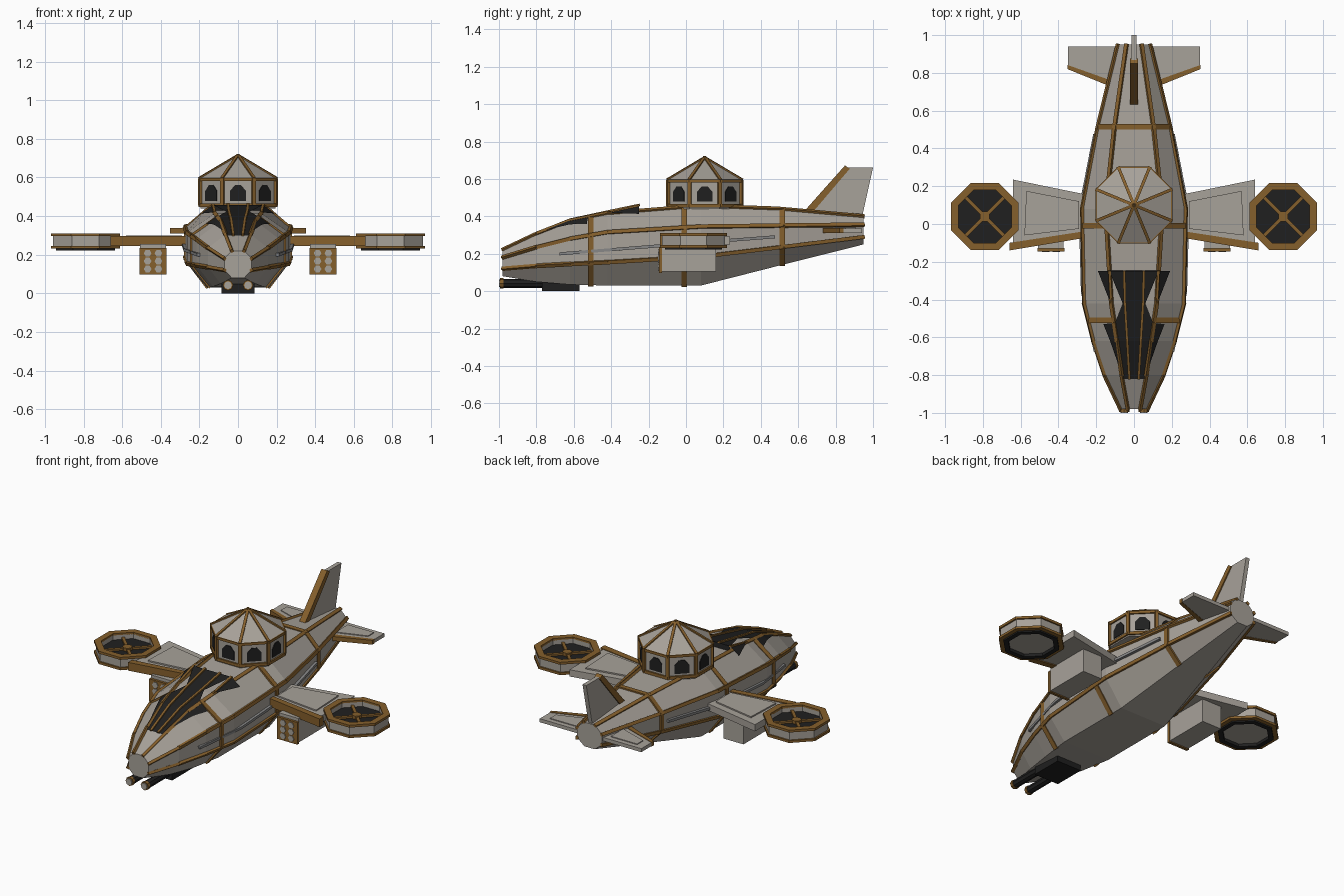
import bpy, bmesh
from math import cos, sin, pi, radians
from mathutils import Vector, Matrix

cube = bpy.data.objects.get("Cube")
if cube:
    bpy.data.objects.remove(cube, do_unlink=True)


def material(name, r, g, b):
    m = bpy.data.materials.new(name)
    m.use_nodes = True
    m.diffuse_color = (r, g, b, 1)
    m.node_tree.nodes["Principled BSDF"].inputs["Base Color"].default_value = (r, g, b, 1)
    return m


GREY = material("hull grey", .39, .36, .32)
BROWN = material("bronze trim", .235, .115, .025)
BLACK = material("dark glass", .014, .014, .014)
STEEL = material("rail steel", .24, .24, .24)


def finish(name, bm, mat):
    bmesh.ops.remove_doubles(bm, verts=bm.verts, dist=1e-5)
    bmesh.ops.recalc_face_normals(bm, faces=bm.faces)
    me = bpy.data.meshes.new(name)
    bm.to_mesh(me)
    bm.free()
    me.materials.append(mat)
    ob = bpy.data.objects.new(name, me)
    bpy.context.collection.objects.link(ob)
    return ob


def loft(name, rings, mat, closed=False, caps=True):
    """Skin a list of equally long point loops."""
    bm = bmesh.new()
    loops = [[bm.verts.new(p) for p in r] for r in rings]
    n = len(loops[0])
    pairs = list(zip(loops, loops[1:])) + ([(loops[-1], loops[0])] if closed else [])
    for a, b in pairs:
        for i in range(n):
            j = (i + 1) % n
            bm.faces.new((a[i], a[j], b[j], b[i]))
    if caps and not closed:
        bm.faces.new(loops[0])
        bm.faces.new(loops[-1])
    return finish(name, bm, mat)


def prism(name, outline, axis, lo, hi, mat):
    """Extrude a 2D outline along x, y or z."""
    place = {"x": lambda p, d: (d, p[0], p[1]),
             "y": lambda p, d: (p[0], d, p[1]),
             "z": lambda p, d: (p[0], p[1], d)}[axis]
    return loft(name, [[place(p, d) for p in outline] for d in (lo, hi)], mat)


def rect(x, z, w, h):
    return [(x - w, z - h), (x + w, z - h), (x + w, z + h), (x - w, z + h)]


def corner(k, r, z, c):
    a = (k + .5) * pi / 4
    return Vector((c[0] + r * cos(a), c[1] + r * sin(a), z))


def lathe(name, c, profile, mat, closed=False):
    """Eight-sided turned part about a vertical axis."""
    rings = [[corner(k, max(r, 1e-3), z, c) for k in range(8)] for r, z in profile]
    return loft(name, rings, mat, closed)


def bars(name, segs, w, t, mat):
    """Rectangular bars, each from a to b with an outward direction."""
    bm = bmesh.new()
    for a, b, up in segs:
        a, b = Vector(a), Vector(b)
        y = (b - a).normalized()
        x = y.cross(Vector(up)).normalized()
        rot = Matrix((x, y, x.cross(y))).transposed().to_4x4()
        size = Matrix.Diagonal((w, (b - a).length + t * .5, t, 1))
        bmesh.ops.create_cube(bm, size=1, matrix=Matrix.Translation((a + b) / 2) @ rot @ size)
    return finish(name, bm, mat)


# Fuselage: y, top half width, top z, side half width, upper z, lower z, keel half width, keel z
STATIONS = [
    (-.98, .032, .22, .07, .18, .12, .032, .08),
    (-.80, .065, .305, .155, .235, .135, .09, .05),
    (-.62, .09, .375, .215, .28, .145, .13, .035),
    (-.42, .12, .415, .265, .315, .155, .16, .03),
    (.08, .15, .455, .275, .345, .185, .16, .03),
    (.5, .105, .44, .195, .35, .235, .1, .137),
    (.95, .04, .4, .085, .355, .29, .035, .25)]


def section(y):
    for s, t in zip(STATIONS, STATIONS[1:]):
        if y <= t[0]:
            break
    f = (y - s[0]) / (t[0] - s[0])
    _, xt, zt, xs, zu, zl, xk, zk = [p + (q - p) * f for p, q in zip(s, t)]
    half = [(xt, zt), (xs, zu), (xs, zl), (xk, zk)]
    return [Vector((x, y, z)) for x, z in half] + [Vector((-x, y, z)) for x, z in half[::-1]]


rings = [section(s[0]) for s in STATIONS]
loft("fuselage", rings, GREY)

# Trim along the upper six hull edges
trim = []
for i in (0, 1, 2, 5, 6, 7):
    for a, b in zip(rings, rings[1:]):
        trim.append((a[i], b[i], (a[i].x, 0, a[i].z - .24)))
bars("hull_edge_trim", trim, .02, .016, BROWN)

# Bands around the hull, open across the keel
for name, y in (("front", -.51), ("middle", -.01), ("rear", .515)):
    r = section(y)
    segs = []
    for i in range(8):
        j = (i + 1) % 8
        if i == 3 or (i == 7 and name == "front"):
            continue
        mid = (r[i] + r[j]) / 2
        segs.append((r[i], r[j], (mid.x, 0, mid.z - .24)))
    bars(name + "_hull_band", segs, .03, .014, BROWN)

# Canopy: y, used share of the top face, lift above the hull
CANOPY = [(-.82, 1, .004), (-.62, 1, .005), (-.53, 1, .006),
          (-.42, .5, .008), (-.25, 1, .03), (-.245, 1, -.01)]


def roof_point(y, u, lift):
    p = section(y)[0]
    return Vector((p.x * u, y, p.z + lift))


def skin(name, rows, mat):
    bm = bmesh.new()
    grid = [[bm.verts.new(p) for p in row] for row in rows]
    for a, b in zip(grid, grid[1:]):
        bm.faces.new((a[0], a[1], b[1], b[0]))
    return finish(name, bm, mat)


skin("canopy_glass", [[roof_point(y, s * u, h) for s in (-1, 1)] for y, u, h in CANOPY], BLACK)
ribs = []
for u in (-.4, .4):
    pts = [roof_point(y, u, h + .004) for y, _, h in CANOPY[:-1]]
    ribs += [(a, b, (0, 0, 1)) for a, b in zip(pts, pts[1:])]
for s in (-1, 1):
    ribs.append((roof_point(-.42, s, .002), roof_point(-.25, s, .03), (0, 0, 1)))
bars("canopy_ribs", ribs, .014, .01, BROWN)


def shoulder_point(y, t, s, lift):
    a, b = section(y)[:2]
    p = a.lerp(b, t) + Vector((.005, 0, .006 + lift))
    return Vector((p.x * s, p.y, p.z))


for s, side in ((1, "left"), (-1, "right")):
    for name, rows in (("front", [(-.76, .02, 0), (-.62, .25, 0), (-.53, .4, 0), (-.525, .02, 0)]),
                       ("rear", [(-.4, .04, 0), (-.25, .4, .02)])):
        skin(f"{side}_{name}_side_window",
             [[shoulder_point(y, t, s, h) for t in (0, v)] for y, v, h in rows], BLACK)

# Observation turret
T = (0, .1)
lathe("turret_body", T, [(0, .44), (.21, .44), (.21, .59), (0, .59)], GREY)
lathe("turret_base_rim", T, [(0, .448), (.22, .448), (.22, .466), (0, .466)], BROWN)
lathe("turret_eave", T, [(0, .582), (.22, .582), (.22, .598), (0, .598)], BROWN)
lathe("turret_roof", T, [(.215, .597), (0, .715)], GREY)
posts, rafters = [], []
for k in range(8):
    out = corner(k, 1, 0, (0, 0))
    posts.append((corner(k, .21, .46, T), corner(k, .21, .59, T), out))
    rafters.append((corner(k, .215, .597, T), (T[0], T[1], .715), (0, 0, 1)))
bars("turret_posts", posts, .02, .018, BROWN)
bars("turret_rafters", rafters, .016, .012, BROWN)
pane = [(-.042, .478), (.042, .478), (.042, .53), (.016, .56), (-.016, .56), (-.042, .53)]
for k in range(8):
    ob = prism(f"turret_window_{k + 1}", pane, "y", -.198, -.192, BLACK)
    ob.matrix_world = Matrix.Translation((*T, 0)) @ Matrix.Rotation(k * pi / 4, 4, "Z")

for s, side in ((1, "left"), (-1, "right")):
    def flip(pts):
        return [(s * p[0], *p[1:]) for p in pts]

    # Wing with bronze leading edge and raised panel
    prism(side + "_wing", flip([(.2, -.05), (.64, -.11), (.64, .235), (.2, .145)]), "z", .25, .292, GREY)
    prism(side + "_wing_leading_edge", flip([(.24, -.07), (.66, -.14), (.66, -.1), (.24, -.035)]),
          "z", .245, .296, BROWN)
    prism(side + "_wing_panel", flip([(.29, -.025), (.58, -.06), (.57, .175), (.29, .12)]),
          "z", .29, .3, GREY)

    # Ducted fan
    c = (s * .79, .04)
    for part, r, lo, hi, mat in (("wall", .183, .24, .3, GREY), ("top_rim", .193, .296, .311, BROWN),
                                 ("bottom_rim", .193, .231, .246, BROWN)):
        lathe(f"{side}_fan_{part}", c, [(r, lo), (r, hi), (.152, hi), (.152, lo)], mat, True)
    lathe(side + "_fan_well", c, [(0, .262), (.155, .262), (.155, .272), (0, .272)], BLACK)
    lathe(side + "_fan_lower_ring", c, [(.165, .222), (.165, .25), (.135, .25), (.135, .222)], BLACK, True)
    lathe(side + "_fan_vent", c, [(0, .24), (.14, .24), (.14, .25), (0, .25)], GREY)
    lathe(side + "_fan_hub", c, [(0, .27), (.028, .27), (.028, .292), (0, .292)], BROWN)
    blades = []
    for a in (45, 135):
        d = Vector((cos(radians(a)), sin(radians(a)), 0)) * .15
        m = Vector((*c, .279))
        blades.append((m - d, m + d, (0, 0, 1)))
    bars(side + "_fan_blades", blades, .018, .012, BROWN)

    # Rocket pod under the wing
    prism(side + "_rocket_pod", rect(s * .44, .18, .068, .075), "y", -.13, .16, GREY)
    prism(side + "_rocket_pod_front", rect(s * .44, .167, .071, .069), "y", -.145, -.128, BROWN)
    for col in (-1, 1):
        for row in (-1, 0, 1):
            hexagon = [(s * .44 + col * .028 + .02 * cos(k * pi / 3), .167 + row * .041 + .02 * sin(k * pi / 3))
                       for k in range(6)]
            prism(f"{side}_rocket_tube_{col + 2}_{row + 2}", hexagon, "y", -.149, -.14, GREY)

    # Nose gun
    def disc(r):
        return [(s * .052 + r * cos(k * pi / 4), .042 + r * sin(k * pi / 4)) for k in range(8)]
    prism(side + "_gun_barrel", disc(.024), "y", -.985, -.74, BLACK)
    prism(side + "_gun_collar", disc(.027), "y", -.994, -.975, BROWN)
    prism(side + "_gun_muzzle", disc(.02), "y", -1, -.99, GREY)

    # Side rail following the hull
    path = flip([(.205, -.67, .2), (.272, -.36, .225), (.284, .08, .26), (.208, .47, .29)])
    bars(side + "_side_rail", [(a, b, (s, 0, 0)) for a, b in zip(path, path[1:])], .016, .018, STEEL)

    # Tailplane
    prism(side + "_tailplane", flip([(.04, .72), (.35, .84), (.35, .94), (.04, .94)]), "z", .312, .334, GREY)
    prism(side + "_tailplane_leading_edge", flip([(.08, .71), (.352, .82), (.352, .842), (.08, .745)]),
          "z", .31, .337, BROWN)
    prism(side + "_tailplane_panel", flip([(.12, .79), (.3, .852), (.3, .91), (.12, .91)]),
          "z", .332, .339, GREY)

# Gun mount under the nose
prism("gun_mount", rect(0, .025, .085, .025), "y", -.77, -.57, BLACK)

# Tail fin
prism("tail_fin", [(.66, .42), (.86, .66), (1, .66), (.94, .39), (.8, .39)], "x", -.013, .013, GREY)
prism("tail_fin_leading_edge", [(.63, .425), (.85, .672), (.876, .655), (.68, .425)], "x", -.02, .02, BROWN)
